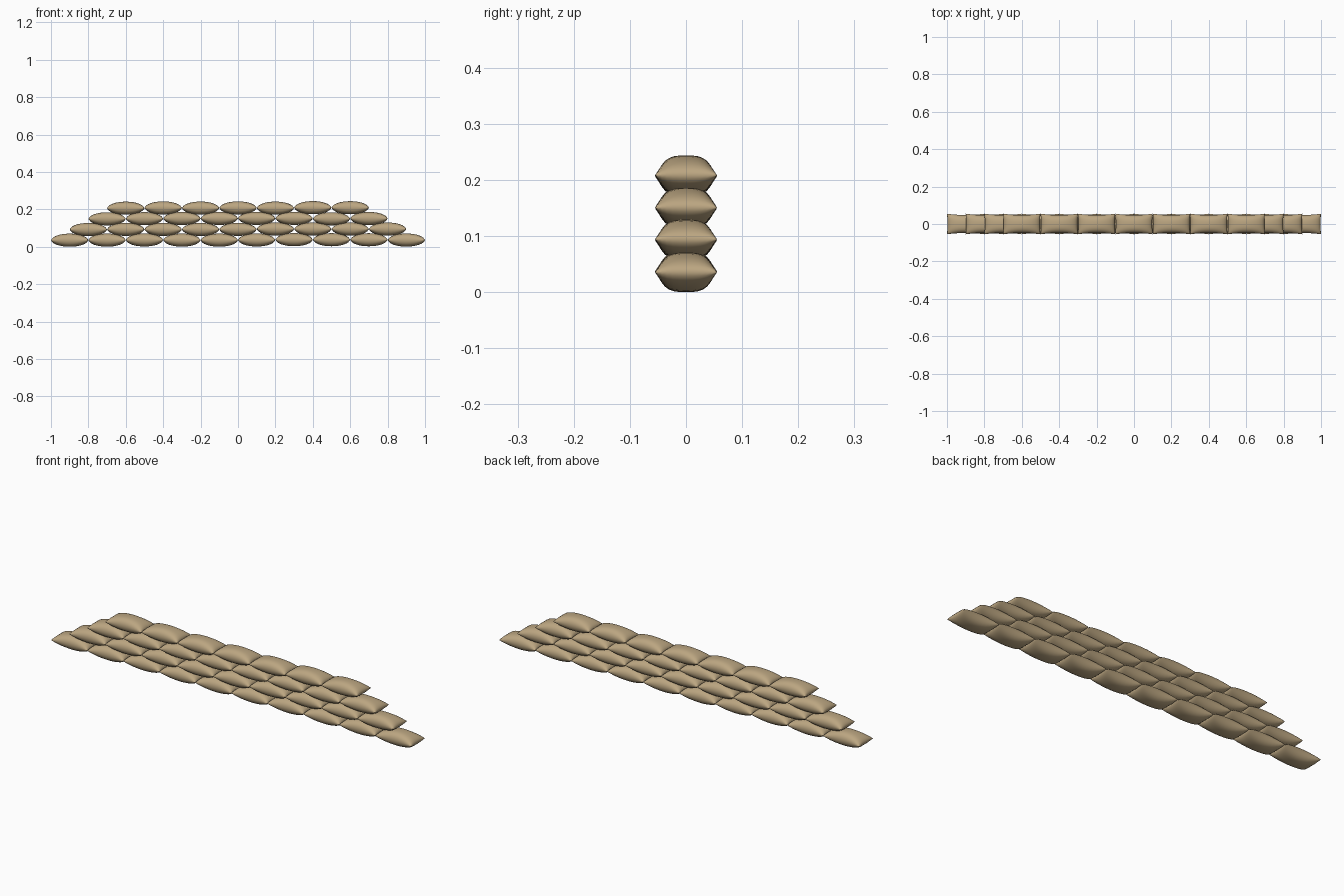
import bpy, bmesh, math, random

random.seed(4)
cube = bpy.data.objects.get("Cube")
if cube:
    bpy.data.objects.remove(cube, do_unlink=True)

HALF_LENGTH, HALF_WIDTH, HALF_HEIGHT = 0.1, 0.055, 0.035
ROW_STEP = 0.057

# Burlap colour
burlap = bpy.data.materials.new("tan burlap")
burlap.use_nodes = True
tan = (0.50, 0.38, 0.22, 1)
burlap.diffuse_color = tan
shader = burlap.node_tree.nodes["Principled BSDF"]
shader.inputs["Base Color"].default_value = tan
shader.inputs["Roughness"].default_value = 0.9


def pillow_mesh():
    """Two bulged grids joined at the seam, with sides pinched inwards."""
    bm = bmesh.new()
    for side in (1, -1):
        grid = bmesh.ops.create_grid(bm, x_segments=16, y_segments=14, size=1)
        for vert in grid["verts"]:
            u = math.sin(vert.co.x * math.pi / 2)
            v = math.sin(vert.co.y * math.pi / 2)
            bulge = math.sqrt(max(0, 1 - u * u)) * math.sqrt(max(0, 1 - abs(v) ** 3))
            vert.co.x = HALF_LENGTH * u * (1 - 0.03 * (1 - v * v))
            vert.co.y = HALF_WIDTH * v * (1 - 0.13 * (1 - u * u))
            vert.co.z = side * HALF_HEIGHT * bulge
    bmesh.ops.remove_doubles(bm, verts=bm.verts, dist=0.00001)
    bmesh.ops.recalc_face_normals(bm, faces=bm.faces)
    for face in bm.faces:
        face.smooth = True
    mesh = bpy.data.meshes.new("sandbag")
    bm.to_mesh(mesh)
    bm.free()
    mesh.materials.append(burlap)
    return mesh


# Four staggered rows, each one bag shorter than the row below
sandbag = pillow_mesh()
for row in range(4):
    count = 10 - row
    for i in range(count):
        bag = bpy.data.objects.new(f"sandbag_row{row + 1}_{i + 1}", sandbag)
        x = (i - (count - 1) / 2) * 2 * HALF_LENGTH
        z = HALF_HEIGHT + row * ROW_STEP + random.uniform(0, 0.003)
        if i == 0:
            z = HALF_HEIGHT + row * ROW_STEP
        bag.location = (x, 0, z)
        bpy.context.collection.objects.link(bag)
